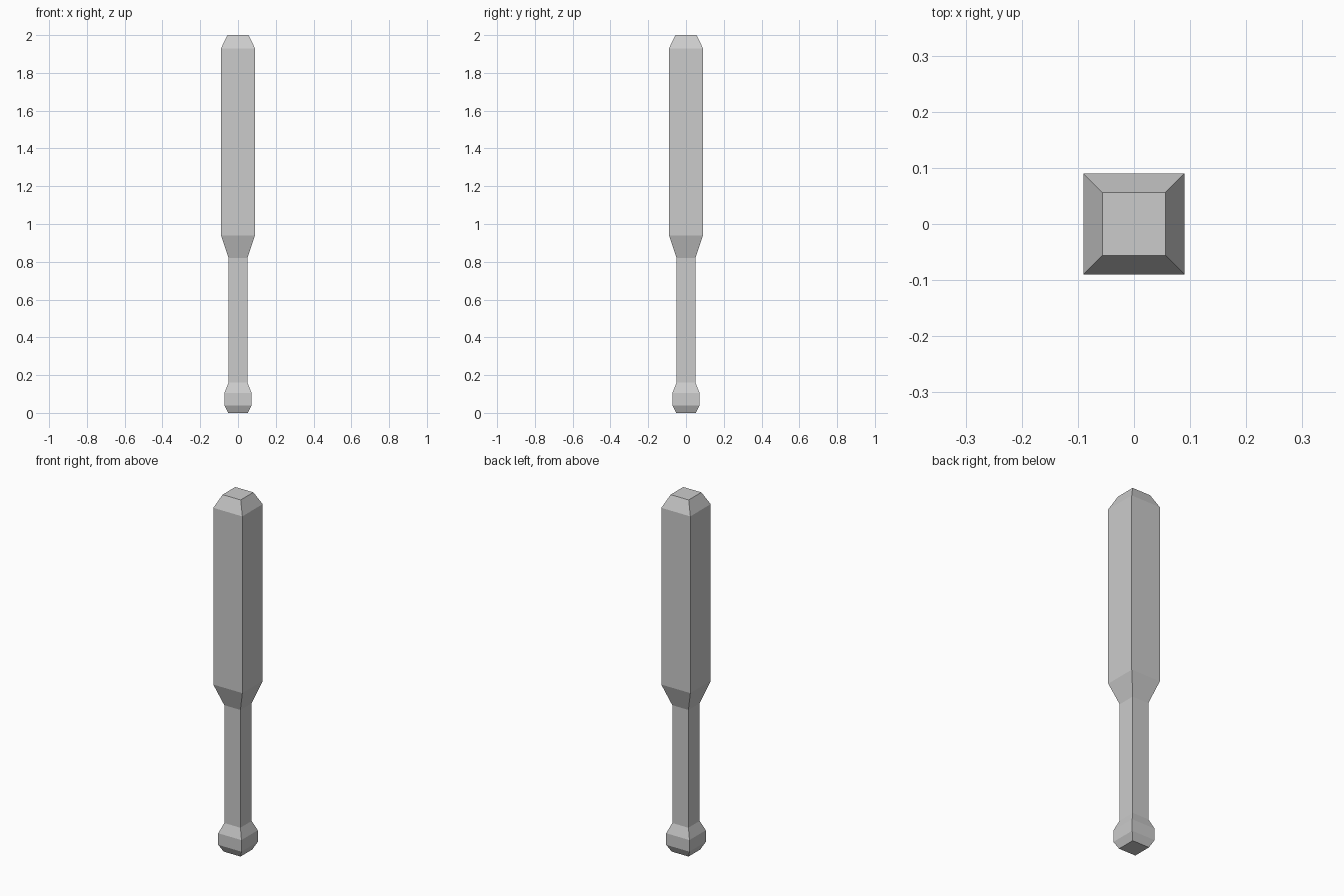
import bpy
import bmesh

cube = bpy.data.objects.get("Cube")
if cube:
    bpy.data.objects.remove(cube, do_unlink=True)

# Plain grey material
grey = bpy.data.materials.new("light_grey")
grey.use_nodes = True
colour = (0.6, 0.6, 0.6, 1)
grey.diffuse_color = colour
grey.node_tree.nodes["Principled BSDF"].inputs["Base Color"].default_value = colour

# Half width and height of each square section, from pommel to tip
sections = [
    (0.052, 0.0), (0.072, 0.04), (0.072, 0.105), (0.05, 0.16),  # pommel
    (0.05, 0.82),                                               # grip
    (0.09, 0.94), (0.09, 1.93), (0.056, 2.0),                   # club head
]


def square_ring(bm, half, z):
    corners = [(-1, -1), (1, -1), (1, 1), (-1, 1)]
    return [bm.verts.new((x * half, y * half, z)) for x, y in corners]


# Loft the square sections into one closed, flat-faced club
bm = bmesh.new()
rings = [square_ring(bm, half, z) for half, z in sections]
for low, high in zip(rings, rings[1:]):
    for i in range(4):
        j = (i + 1) % 4
        bm.faces.new((low[i], low[j], high[j], high[i]))
bm.faces.new(rings[0][::-1])
bm.faces.new(rings[-1])

mesh = bpy.data.meshes.new("club")
bm.to_mesh(mesh)
bm.free()
mesh.materials.append(grey)
bpy.context.collection.objects.link(bpy.data.objects.new("club", mesh))
